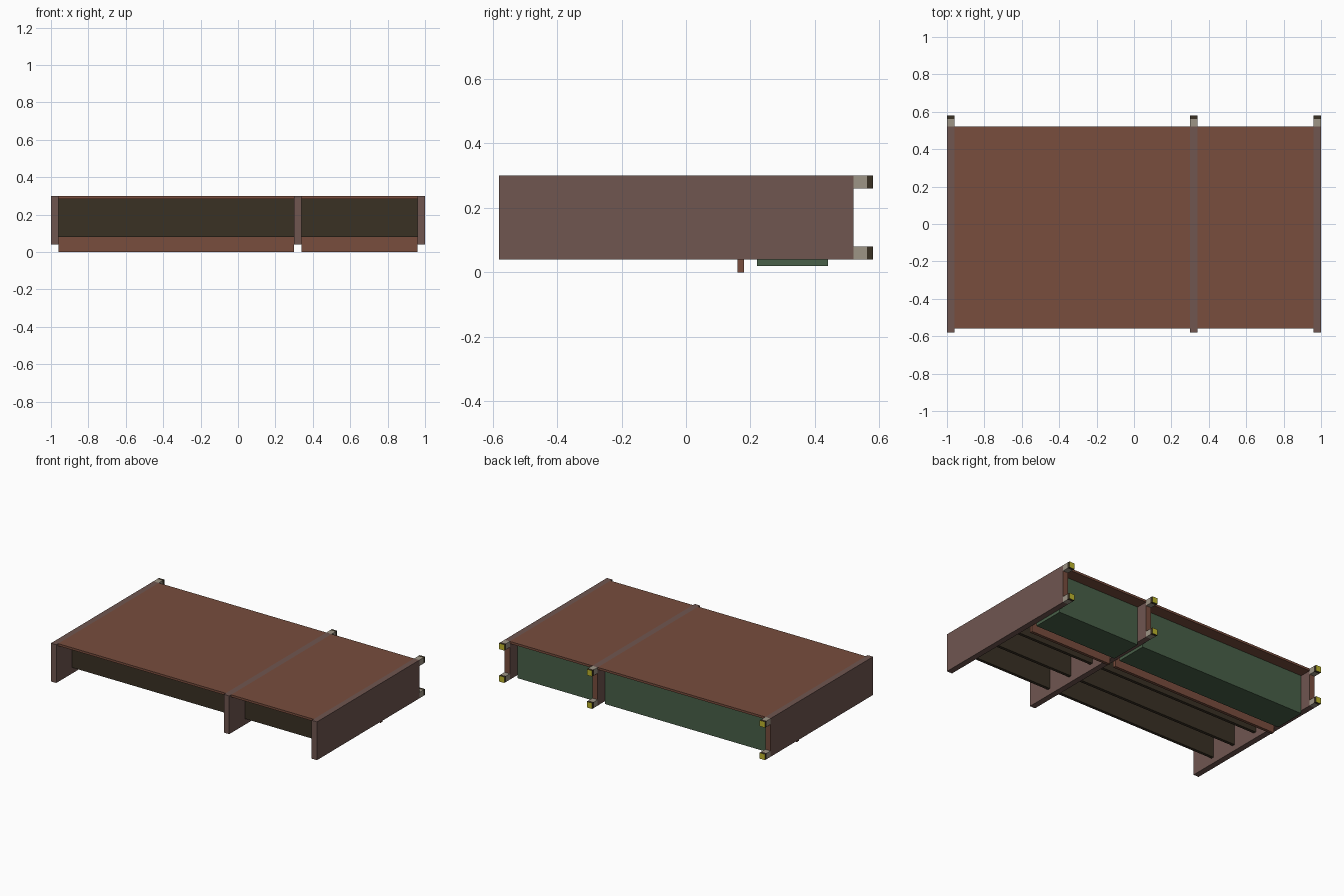
import bpy

if "Cube" in bpy.data.objects:
    bpy.data.objects.remove(bpy.data.objects["Cube"])


def srgb(r, g, b):
    def lin(c):
        c /= 255
        return c / 12.92 if c <= 0.04045 else ((c + 0.055) / 1.055) ** 2.4
    return (lin(r), lin(g), lin(b), 1.0)


def material(name, *rgb):
    m = bpy.data.materials.new(name)
    m.diffuse_color = srgb(*rgb)
    m.use_nodes = True
    m.node_tree.nodes["Principled BSDF"].inputs["Base Color"].default_value = m.diffuse_color
    return m


brown = material("red_brown", 120, 77, 61)
mauve = material("mauve_brown", 112, 86, 80)
dark = material("dark_umber", 58, 49, 36)
green = material("dull_green", 72, 96, 72)
grey = material("warm_grey", 158, 149, 134)
yellow = material("yellow", 190, 182, 45)


def box(name, x, y, z, mat, back_mat=None):
    """Box from (min, max) pairs; back_mat colours the +y face."""
    verts = [(a, b, c) for a in x for b in y for c in z]
    faces = [(0, 1, 3, 2), (4, 6, 7, 5), (0, 4, 5, 1),
             (2, 3, 7, 6), (0, 2, 6, 4), (1, 5, 7, 3)]
    me = bpy.data.meshes.new(name)
    me.from_pydata(verts, [], faces)
    me.materials.append(mat)
    if back_mat:
        me.materials.append(back_mat)
        for p in me.polygons:
            if p.normal.y > 0.9:
                p.material_index = 1
    ob = bpy.data.objects.new(name, me)
    bpy.context.collection.objects.link(ob)
    return ob


# upright ribs with two pegs each on the back edge
for i, x0 in enumerate((-1.0, 0.30, 0.96)):
    xs = (x0, x0 + 0.04)
    box(f"rib_{i}", xs, (-0.58, 0.52), (0.04, 0.30), mauve, brown)
    for level, z0 in (("lower", 0.04), ("upper", 0.26)):
        zs = (z0, z0 + 0.04)
        box(f"{level}_peg_{i}", xs, (0.52, 0.562), zs, grey)
        box(f"{level}_peg_tip_{i}", xs, (0.562, 0.58), zs, dark, yellow)

# parts filling each bay between the ribs
for bay, xs in (("wide", (-0.96, 0.30)), ("narrow", (0.34, 0.96))):
    box(f"{bay}_top_board", xs, (-0.56, 0.52), (0.285, 0.30), brown)
    for k in range(3):
        y0 = -0.41 + 0.2 * k
        box(f"{bay}_slat_{k}", xs, (y0, y0 + 0.02), (0.08, 0.285), dark)
    box(f"{bay}_divider", xs, (0.16, 0.18), (0.0, 0.285), brown)
    box(f"{bay}_storage_box", xs, (0.22, 0.44), (0.02, 0.285), green)
